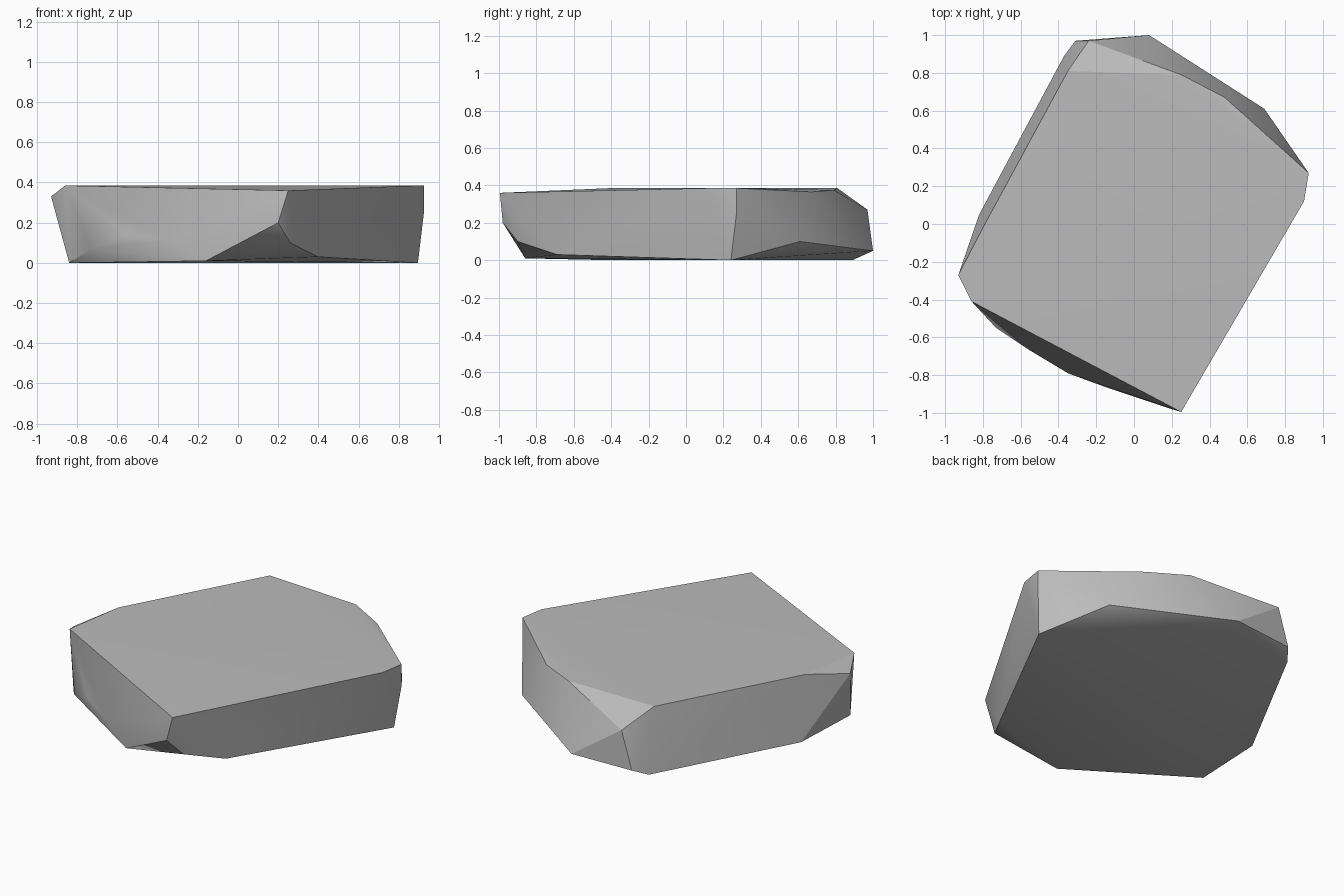
import bpy
import bmesh
import math

# Remove the default cube
cube = bpy.data.objects.get("Cube")
if cube:
    bpy.data.objects.remove(cube, do_unlink=True)

# Single stone colour
stone_grey = bpy.data.materials.new("stone_grey")
stone_grey.use_nodes = True
colour = (0.5, 0.5, 0.5, 1.0)
stone_grey.diffuse_color = colour
stone_grey.node_tree.nodes["Principled BSDF"].inputs["Base Color"].default_value = colour

# Flat underside corners
underside = [
    (-.84, -.4, 0), (-.16, -.86, .01), (.4, -.69, .03),
    (.895, .24, 0), (-.37, .89, 0), (-.82, .05, 0),
]

# Chipped corners around the sides
sides = [
    (-.73, -.55, .07), (-.55, -.67, .14), (-.35, -.79, .11),
    (.26, -.9, .1), (.2, -.98, .2), (.925, .27, .25),
    (.69, .61, .1), (.08, 1, .05), (-.31, .97, .04),
    (-.24, .97, .27), (-.93, -.27, .33),
]

# Flat top corners
top = [
    (-.86, -.41, .385), (.25, -.995, .36), (.9, .12, .385),
    (.925, .27, .385), (.48, .67, .365), (.25, .79, .375),
    (-.35, .81, .385), (-.8, -.02, .385),
]


def build_rock(name, corners, material):
    """Wrap a faceted stone skin around its corner points."""
    bm = bmesh.new()
    for corner in corners:
        bm.verts.new(corner)
    bmesh.ops.convex_hull(bm, input=bm.verts[:], use_existing_faces=False)
    loose = [v for v in bm.verts if not v.link_faces]
    bmesh.ops.delete(bm, geom=loose, context='VERTS')
    bmesh.ops.recalc_face_normals(bm, faces=bm.faces[:])
    mesh = bpy.data.meshes.new(name)
    bm.to_mesh(mesh)
    bm.free()
    mesh.materials.append(material)
    rock = bpy.data.objects.new(name, mesh)
    bpy.context.scene.collection.objects.link(rock)
    return rock


rock = build_rock("flat_rock", underside + sides + top, stone_grey)

# Soften shallow creases, keep the strong edges crisp
bpy.ops.object.select_all(action='DESELECT')
rock.select_set(True)
bpy.context.view_layer.objects.active = rock
bpy.ops.object.shade_smooth_by_angle(angle=math.radians(30))
